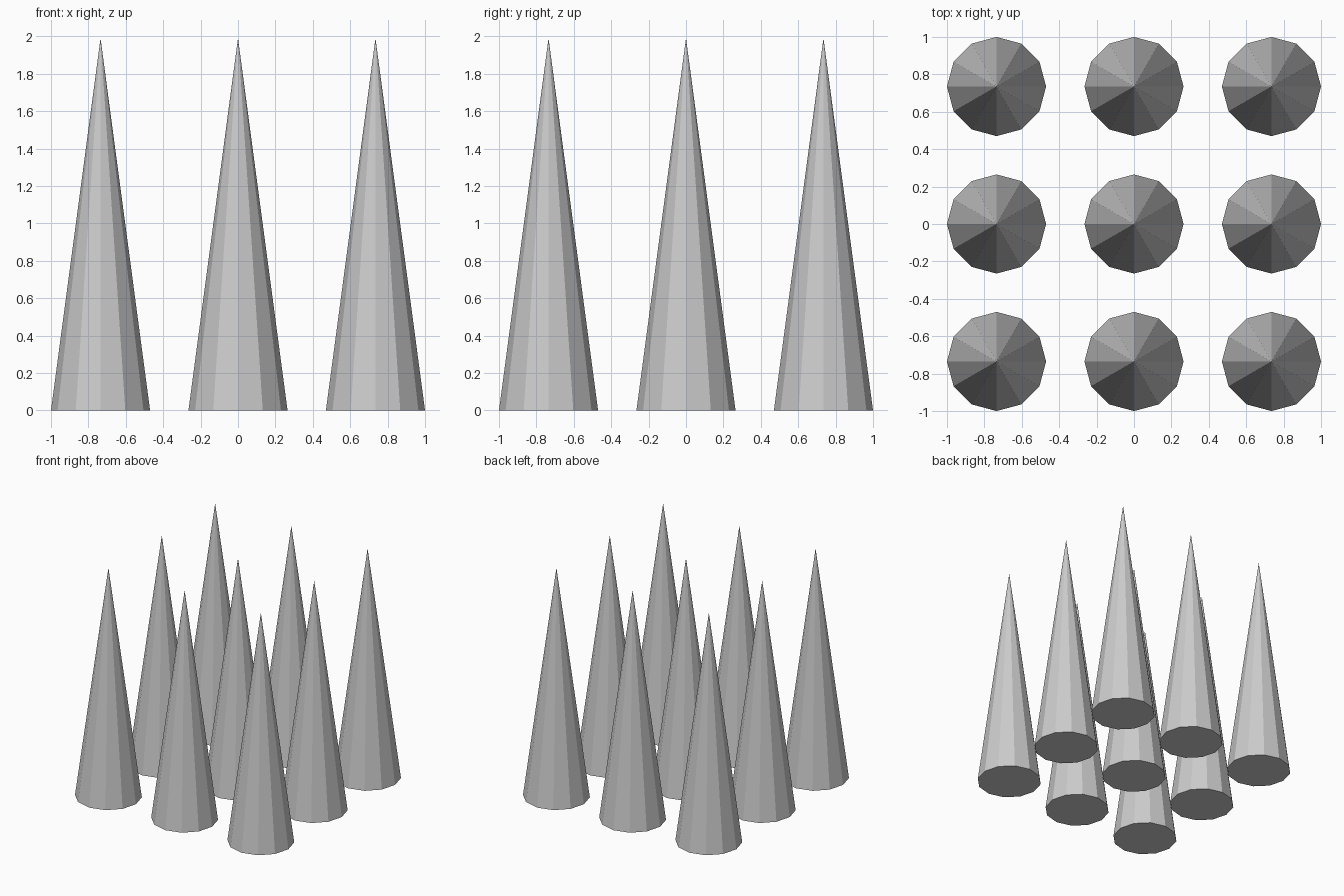
import bpy

if "Cube" in bpy.data.objects:
    bpy.data.objects.remove(bpy.data.objects["Cube"])

RADIUS = 0.265
HEIGHT = 1.99
SPACING = 1.0 - RADIUS

# 3 x 3 grid of twelve-sided, flat-faced spikes with closed bases
for row in (-1, 0, 1):
    for col in (-1, 0, 1):
        bpy.ops.mesh.primitive_cone_add(
            vertices=12, radius1=RADIUS, radius2=0, depth=HEIGHT,
            location=(col * SPACING, row * SPACING, HEIGHT / 2))
        bpy.context.object.name = f"spike_row{row + 2}_column{col + 2}"
